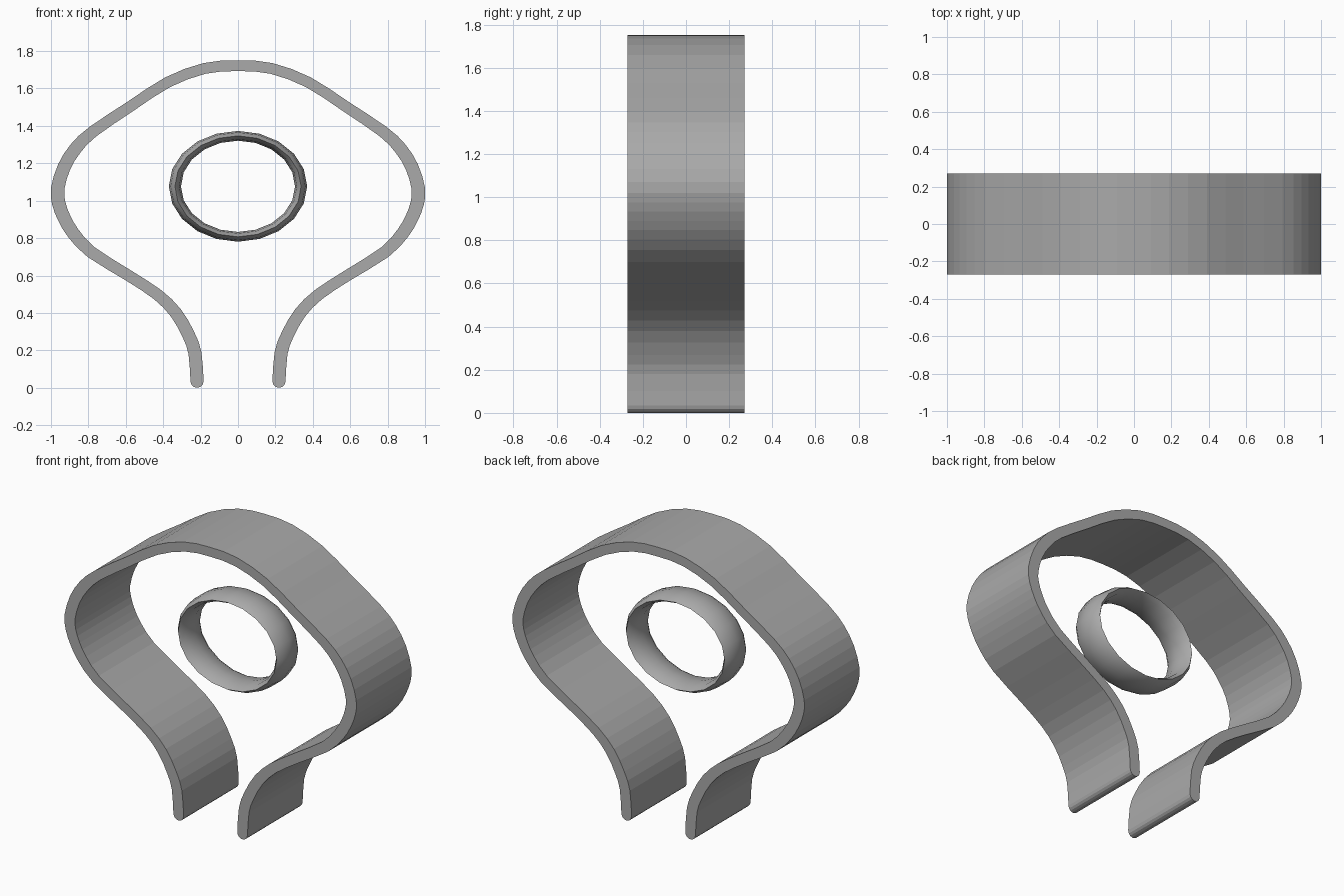
import bpy
import bmesh
import math
from mathutils import Vector

if "Cube" in bpy.data.objects:
    bpy.data.objects.remove(bpy.data.objects["Cube"], do_unlink=True)

grey = bpy.data.materials.new("plain grey")
grey.use_nodes = True
colour = (0.4, 0.4, 0.4, 1)
grey.diffuse_color = colour
grey.node_tree.nodes["Principled BSDF"].inputs["Base Color"].default_value = colour


def make_object(name, bm):
    bmesh.ops.recalc_face_normals(bm, faces=bm.faces)
    mesh = bpy.data.meshes.new(name)
    bm.to_mesh(mesh)
    bm.free()
    mesh.materials.append(grey)
    obj = bpy.data.objects.new(name, mesh)
    bpy.context.collection.objects.link(obj)
    return obj


def smooth_path(points, steps):
    """Catmull-Rom curve through the points (x, z, half thickness)."""
    path = []
    last = len(points) - 1
    for i in range(last):
        a, b = points[max(i - 1, 0)], points[i]
        c, d = points[i + 1], points[min(i + 2, last)]
        for k in range(steps):
            t = k / steps
            path.append(0.5 * (2 * b + (c - a) * t
                               + (2 * a - 5 * b + 4 * c - d) * t ** 2
                               + (3 * b - a - 3 * c + d) * t ** 3))
    return path + [points[last]]


def mirrored(point):
    return Vector((-point.x, point.y, point.z))


# Open band: half of its centre line, from the top down to one foot
half_depth = 0.27
tip = 0.035
half = [Vector(p) for p in (
    (0, 1.722, .029), (.18, 1.707, .029), (.377, 1.633, .029),
    (.57, 1.508, .029), (.775, 1.37, .031), (.868, 1.28, .034),
    (.93, 1.18, .035), (.964, 1.065, .036), (.958, .985, .036),
    (.928, .905, .035), (.88, .825, .034), (.785, .725, .032),
    (.585, .6, .03), (.43, .498, .031), (.332, .4, .033),
    (.265, .284, .034), (.23, .185, .035), (.219, tip, tip))]
path = smooth_path([mirrored(p) for p in reversed(half[1:])] + half, 2)

# Rounded feet
foot = []
for angle in (30, 55, 80):
    t = math.radians(angle)
    foot.append(Vector((half[-1].x, tip * (1 - math.sin(t)), tip * math.cos(t))))
path = [mirrored(p) for p in reversed(foot)] + path + foot

bm = bmesh.new()
sections = []
for i, p in enumerate(path):
    ahead = path[min(i + 1, len(path) - 1)] - path[max(i - 1, 0)]
    normal = Vector((-ahead.y, ahead.x)).normalized()
    section = []
    for side, y in ((1, -1), (1, 1), (-1, 1), (-1, -1)):
        edge = Vector((p.x, p.y)) + normal * p.z * side
        section.append(bm.verts.new((edge.x, y * half_depth, edge.y)))
    sections.append(section)
for s, t in zip(sections, sections[1:]):
    for k in range(4):
        n = (k + 1) % 4
        bm.faces.new((s[k], s[n], t[n], t[k]))
bm.faces.new(sections[0])
bm.faces.new(sections[-1])
make_object("open_band", bm)

# Oval ring floating in the middle, deeper than it is thick
around, across = 20, 8
bm = bmesh.new()
loops = []
for i in range(around):
    a = math.tau * i / around
    loop = []
    for j in range(across):
        b = math.tau * j / across
        r = 0.3375 + 0.0325 * math.cos(b)
        loop.append(bm.verts.new((r * math.cos(a), 0.105 * math.sin(b),
                                  1.077 + 0.8 * r * math.sin(a))))
    loops.append(loop)
for i in range(around):
    s, t = loops[i], loops[(i + 1) % around]
    for j in range(across):
        n = (j + 1) % across
        bm.faces.new((s[j], s[n], t[n], t[j]))
ring = make_object("oval_ring", bm)
bpy.ops.object.select_all(action="DESELECT")
ring.select_set(True)
bpy.context.view_layer.objects.active = ring
bpy.ops.object.shade_smooth_by_angle(angle=math.radians(60))
